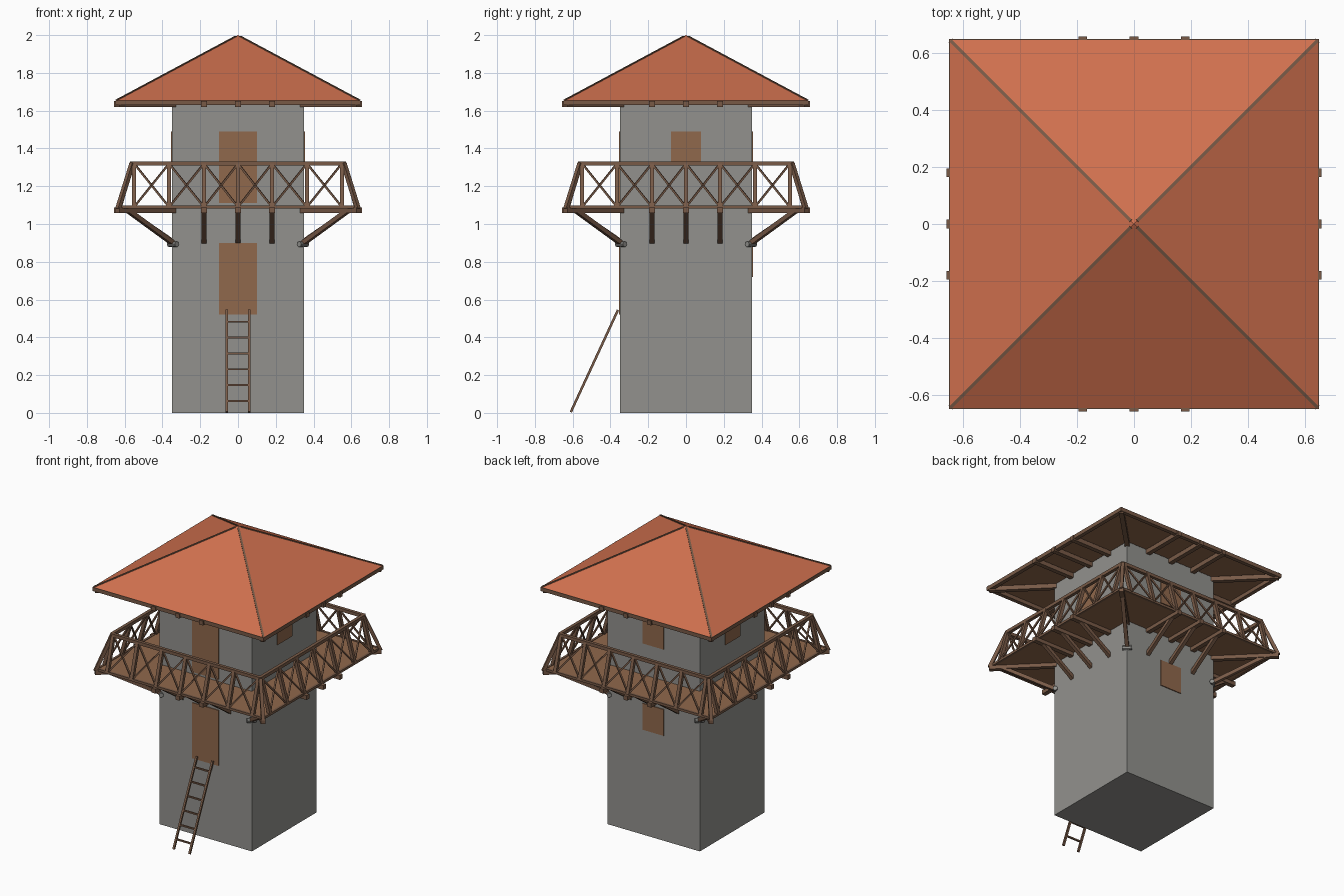
import bpy, bmesh, math
from mathutils import Vector, Matrix

if "Cube" in bpy.data.objects:
    bpy.data.objects.remove(bpy.data.objects["Cube"], do_unlink=True)


def material(name, r, g, b):
    m = bpy.data.materials.new(name)
    m.diffuse_color = (r, g, b, 1)
    m.use_nodes = True
    m.node_tree.nodes["Principled BSDF"].inputs["Base Color"].default_value = (r, g, b, 1)
    return m


STONE = material("grey stone", .287, .285, .268)
TILE = material("orange tile", .63, .162, .076)
TIMBER = material("dark timber", .188, .102, .062)
PLANK = material("brown plank", .279, .138, .072)


def beam(bm, p, q, width, height=None):
    """Square timber running from p to q."""
    p, q = Vector(p), Vector(q)
    d = (q - p).normalized()
    side = d.cross(Vector((0, 0, 1)))
    side = side.normalized() if side.length > .01 else Vector((1, 0, 0))
    up = side.cross(d)
    rot = Matrix((side, d, up)).transposed().to_4x4()
    size = Matrix.Diagonal((width, (q - p).length, height or width, 1))
    bmesh.ops.create_cube(bm, size=1, matrix=Matrix.Translation((p + q) / 2) @ rot @ size)


def box(bm, lo, hi):
    lo, hi = Vector(lo), Vector(hi)
    bmesh.ops.create_cube(bm, size=1, matrix=Matrix.Translation((lo + hi) / 2)
                          @ Matrix.Diagonal((*(hi - lo), 1)))


def finish(name, bm, *mats, sides=1):
    """Make an object, repeating its geometry around the tower."""
    base = bm.verts[:] + bm.edges[:] + bm.faces[:]
    for i in range(1, sides):
        copy = bmesh.ops.duplicate(bm, geom=base)["geom"]
        bmesh.ops.rotate(bm, verts=[v for v in copy if isinstance(v, bmesh.types.BMVert)],
                         matrix=Matrix.Rotation(i * math.pi / 2, 3, 'Z'))
    mesh = bpy.data.meshes.new(name)
    bm.to_mesh(mesh)
    bm.free()
    for m in mats:
        mesh.materials.append(m)
    ob = bpy.data.objects.new(name, mesh)
    bpy.context.collection.objects.link(ob)
    return ob


W = .35       # half width of tower
EDGE = .63    # half width of gallery
JOISTS = (-.18, 0, .18)

# Tower body
bm = bmesh.new()
box(bm, (-W, -W, 0), (W, W, 1.65))
finish("tower_wall", bm, STONE)

# Doors on the front
for name, z in (("lower_door", .52), ("upper_door", 1.11)):
    bm = bmesh.new()
    box(bm, (-.1, -W - .006, z), (.1, -W + .002, z + .38))
    finish(name, bm, PLANK)

# Shutters on the other three sides, with a second one low on the back
for name, turn, z in (("right_shutter", 1, 1.31), ("back_shutter", 2, 1.31),
                      ("left_shutter", 3, 1.31), ("back_low_shutter", 2, .72)):
    bm = bmesh.new()
    box(bm, (-.08, -W - .006, z), (.08, -W + .002, z + .18))
    bm.transform(Matrix.Rotation(turn * math.pi / 2, 4, 'Z'))
    finish(name, bm, PLANK)

# Roof pyramid with boarded underside
bm = bmesh.new()
half = .645
base = [bm.verts.new((x * half, y * half, 1.655)) for x, y in ((-1, -1), (1, -1), (1, 1), (-1, 1))]
apex = bm.verts.new((0, 0, 2))
for i in range(4):
    bm.faces.new((base[i], base[(i + 1) % 4], apex))
bm.faces.new(base[::-1]).material_index = 1
finish("roof", bm, TILE, PLANK)

# Hip rafters
bm = bmesh.new()
beam(bm, (.642, -.642, 1.653), (.01, -.01, 1.991), .012)
finish("roof_hips", bm, TIMBER, sides=4)

# Eave boards
bm = bmesh.new()
beam(bm, (-.648, -.635, 1.642), (.622, -.635, 1.642), .026)
finish("eave_boards", bm, TIMBER, sides=4)


# Joists under roof and gallery, straight and diagonal
for name, z in (("roof_joists", 1.635), ("gallery_joists", 1.073)):
    bm = bmesh.new()
    for x in JOISTS:
        beam(bm, (x, -W + .01, z), (x, -.656, z), .03)
    beam(bm, (W - .01, -W + .01, z), (.637, -.637, z), .03)
    finish(name, bm, TIMBER, sides=4)

# Gallery floor
bm = bmesh.new()
box(bm, (-EDGE, -EDGE, 1.083), (W, -W, 1.095))
finish("gallery_floor", bm, PLANK, sides=4)

# Struts below the gallery
bm = bmesh.new()
for x in JOISTS:
    beam(bm, (x, -W + .01, .905), (x, -.58, 1.07), .024)
beam(bm, (W - .01, -W + .01, .895), (.58, -.58, 1.07), .024)
finish("gallery_struts", bm, TIMBER, sides=4)

# Stone corbels at the corners
bm = bmesh.new()
place = Matrix.Translation((.345, -.345, .893)) @ Matrix.Rotation(math.pi / 4, 4, 'Z') \
    @ Matrix.Rotation(math.pi / 2, 4, 'Y')
bmesh.ops.create_cone(bm, cap_ends=True, segments=8, radius1=.015, radius2=.015, depth=.06, matrix=place)
finish("corner_corbels", bm, STONE, sides=4)

# Railing leaning inwards: rails, posts and cross braces
LOW, HIGH = (-.625, 1.09), (-.56, 1.32)
POSTS = (-.55, -.365, -.18, 0, .18, .365, .55)
bm = bmesh.new()
beam(bm, (-.565, *HIGH), (.565, *HIGH), .022)
beam(bm, (-EDGE, *LOW), (EDGE, *LOW), .016)
for x in POSTS:
    beam(bm, (x, *LOW), (x, *HIGH), .022)
for a, b in zip(POSTS, POSTS[1:]):
    beam(bm, (a, *LOW), (b, *HIGH), .01)
    beam(bm, (b, *LOW), (a, *HIGH), .01)
beam(bm, (.635, -.635, 1.08), (.56, -.56, 1.32), .022)
finish("railing", bm, TIMBER, sides=4)

# Ladder
foot, top = Vector((0, -.61, .004)), Vector((0, -.36, .545))
bm = bmesh.new()
for x in (-.06, .06):
    offset = Vector((x, 0, 0))
    beam(bm, foot + offset, top + offset, .013)
for i in range(6):
    p = foot.lerp(top, .11 + i * .155)
    beam(bm, p - Vector((.06, 0, 0)), p + Vector((.06, 0, 0)), .01)
finish("ladder", bm, TIMBER)
